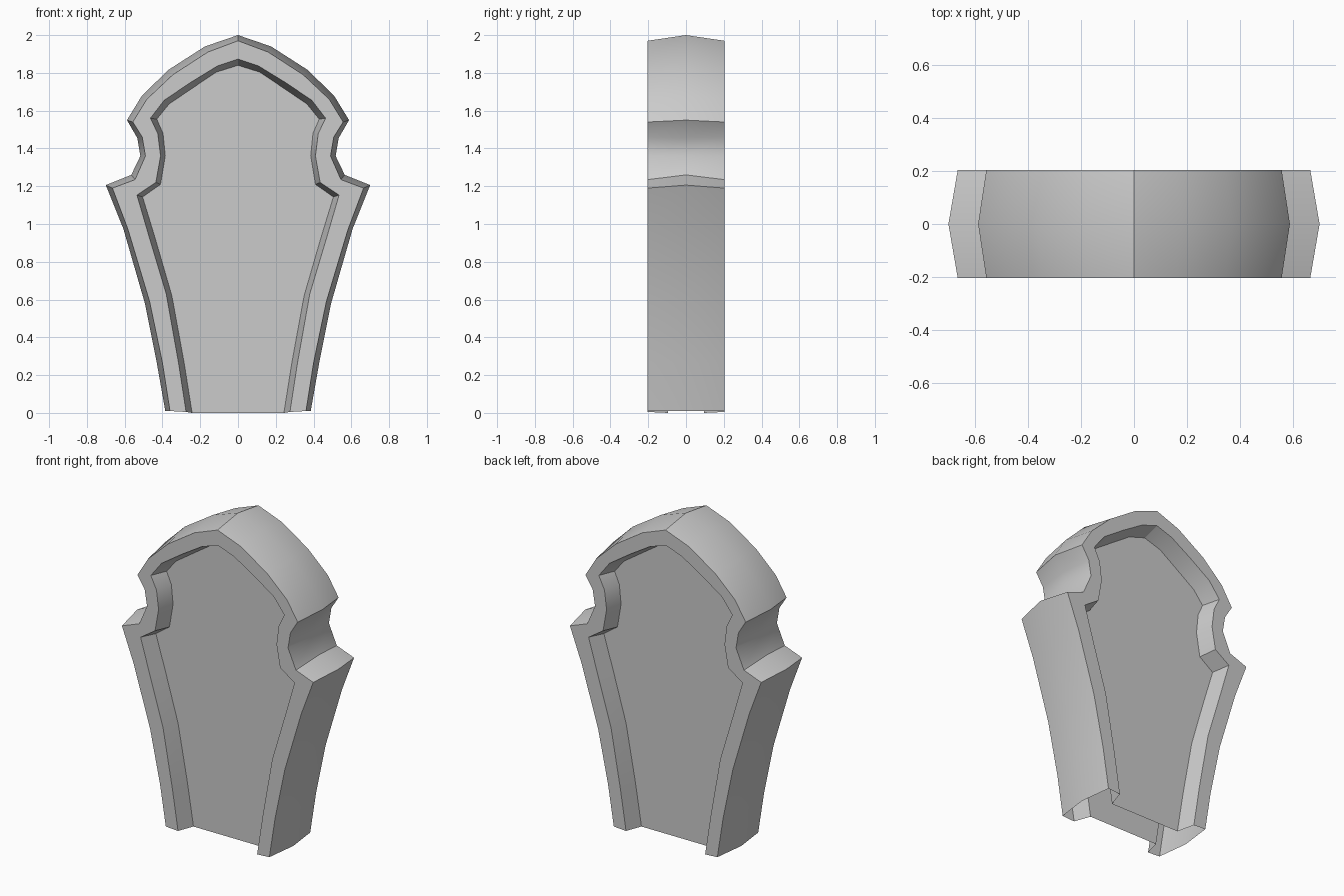
import bpy, bmesh
from math import radians

if "Cube" in bpy.data.objects:
    bpy.data.objects.remove(bpy.data.objects["Cube"])

# Right-half profiles from base to apex, (x, z): crease at mid depth,
# outer rim, inner rim, and edge of the recessed panel
CREASE = [(.385, .01), (.43, .265), (.493, .58), (.607, .975), (.70, 1.206), (.565, 1.26),
          (.517, 1.36), (.533, 1.455), (.588, 1.55), (.51, 1.677), (.37, 1.815), (.175, 1.94), (0, 2)]
RIM = [(.36, .01), (.40, .265), (.468, .59), (.582, .97), (.665, 1.19), (.545, 1.235),
       (.49, 1.36), (.507, 1.46), (.557, 1.54), (.483, 1.66), (.345, 1.79), (.16, 1.91), (0, 1.97)]
INNER = [(.275, .005), (.315, .265), (.38, .63), (.47, .93), (.535, 1.153), (.435, 1.22),
         (.41, 1.36), (.425, 1.48), (.464, 1.56), (.39, 1.656), (.25, 1.75), (.11, 1.836), (0, 1.873)]
PANEL = [(.243, 0), (.285, .265), (.35, .62), (.44, .93), (.505, 1.143), (.41, 1.21),
         (.385, 1.36), (.397, 1.48), (.43, 1.555), (.365, 1.635), (.24, 1.72), (.115, 1.804), (0, 1.84)]

LOOPS = [(PANEL, -.095), (INNER, -.203), (RIM, -.203), (CREASE, 0),
         (RIM, .203), (INNER, .203), (PANEL, .095)]

bm = bmesh.new()


def arch_loop(half, y):
    """One full open arch of vertices, right base over the apex to left base."""
    points = half + [(-x, z) for x, z in reversed(half[:-1])]
    return [bm.verts.new((x, y, z)) for x, z in points]


# Hollow frame shell: bridge the consecutive arches, open underneath
loops = [arch_loop(half, y) for half, y in LOOPS]
for a, b in zip(loops, loops[1:]):
    for i in range(len(a) - 1):
        bm.faces.new((a[i], a[i + 1], b[i + 1], b[i]))

# Recessed front and back panels
bm.faces.new(loops[0])
bm.faces.new(loops[-1])
bmesh.ops.recalc_face_normals(bm, faces=bm.faces)

# Crisp ridge at the apex
for e in bm.edges:
    if all(v.co.x == 0 for v in e.verts):
        e.smooth = False

mesh = bpy.data.meshes.new("headstone")
bm.to_mesh(mesh)
bm.free()
stone = bpy.data.objects.new("headstone", mesh)
bpy.context.collection.objects.link(stone)
bpy.context.view_layer.objects.active = stone
stone.select_set(True)
bpy.ops.object.shade_smooth_by_angle(angle=radians(42), keep_sharp_edges=True)
